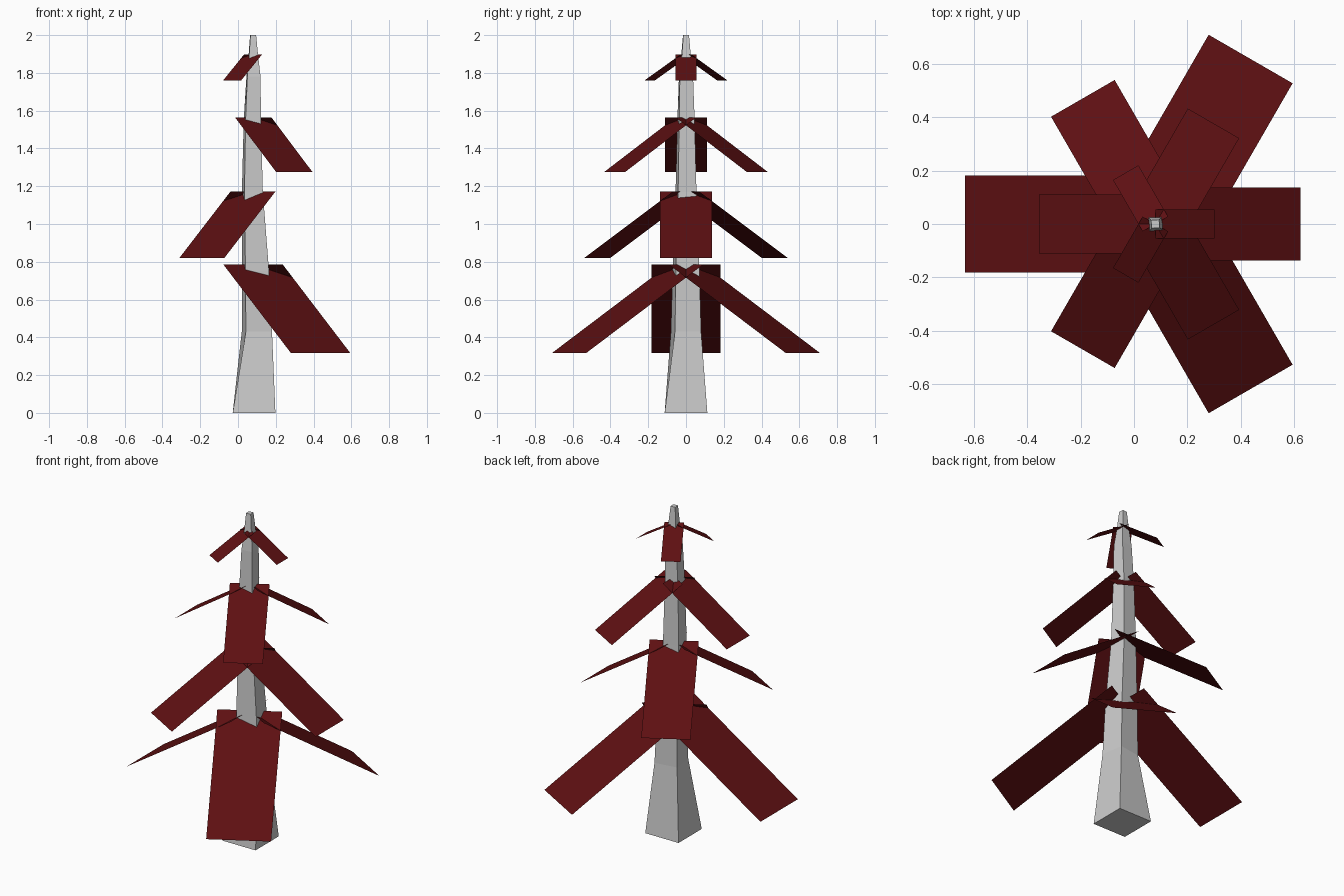
import bpy
import math
from mathutils import Vector, Matrix

if "Cube" in bpy.data.objects:
    bpy.data.objects.remove(bpy.data.objects["Cube"])

CENTRE_X = 0.08


def make_object(name, verts, faces, material=None):
    mesh = bpy.data.meshes.new(name)
    mesh.from_pydata(verts, [], faces)
    mesh.update()
    if material:
        mesh.materials.append(material)
    obj = bpy.data.objects.new(name, mesh)
    bpy.context.collection.objects.link(obj)
    return obj


# Trunk: square rings (height, centre x, half width, twist in degrees)
rings = [
    (0.00, 0.085, 0.113, 0),
    (0.43, 0.100, 0.070, 9),
    (0.75, 0.093, 0.063, 8),
    (1.17, 0.076, 0.049, 8),
    (1.55, 0.076, 0.041, 7),
    (1.78, 0.082, 0.035, 4),
    (1.90, 0.081, 0.023, 4),
    (2.00, 0.080, 0.015, 4),
]
verts, faces = [], []
for z, cx, half, twist in rings:
    turn = Matrix.Rotation(math.radians(twist), 3, 'Z')
    for sx, sy in ((-1, -1), (1, -1), (1, 1), (-1, 1)):
        verts.append(turn @ Vector((sx * half, sy * half, 0)) + Vector((cx, 0, z)))
for r in range(len(rings) - 1):
    for i in range(4):
        a, b = r * 4 + i, r * 4 + (i + 1) % 4
        faces.append((a, b, b + 4, a + 4))
last = (len(rings) - 1) * 4
faces += [(3, 2, 1, 0), tuple(range(last, last + 4))]
make_object("trunk", verts, faces)

# Foliage: flat sloping cards, three to a tier, alternate tiers turned 60 degrees
red = bpy.data.materials.new("dark_red_foliage")
red.diffuse_color = (0.11, 0.005, 0.006, 1)
red.use_nodes = True
red.node_tree.nodes["Principled BSDF"].inputs["Base Color"].default_value = red.diffuse_color

# (top height, bottom height, reach, width, first angle)
tiers = [
    (0.785, 0.318, 0.713, 0.363, 60),
    (1.173, 0.820, 0.543, 0.275, 0),
    (1.565, 1.276, 0.435, 0.222, 60),
    (1.898, 1.760, 0.222, 0.110, 0),
]
for t, (top, bottom, reach, width, first) in enumerate(tiers, 1):
    w = width / 2
    card = [(0, -w, top), (reach, -w, bottom), (reach, w, bottom), (0, w, top)]
    verts, faces = [], []
    for k in range(3):
        turn = Matrix.Rotation(math.radians(first + 120 * k), 3, 'Z')
        verts += [turn @ Vector(p) + Vector((CENTRE_X, 0, 0)) for p in card]
        faces.append(tuple(range(4 * k, 4 * k + 4)))
    make_object(f"branch_tier_{t}", verts, faces, red)
